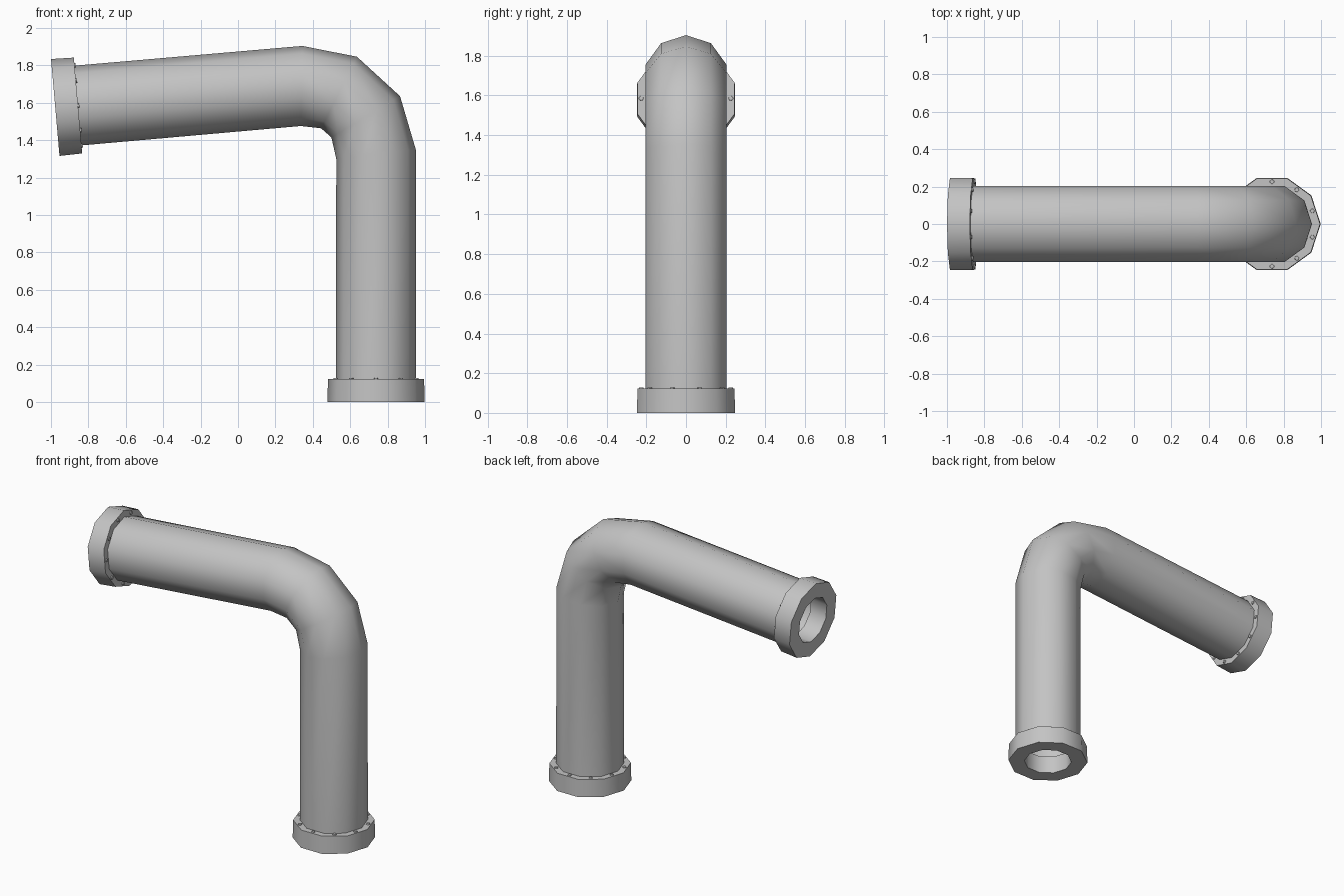
import bpy, bmesh, math
from mathutils import Vector

if "Cube" in bpy.data.objects:
    bpy.data.objects.remove(bpy.data.objects["Cube"], do_unlink=True)

SIDES = 10
grey = bpy.data.materials.new("pipe grey")
grey.use_nodes = True
color = (0.55, 0.55, 0.55, 1)
grey.diffuse_color = color
grey.node_tree.nodes["Principled BSDF"].inputs["Base Color"].default_value = color


def frame(tilt):
    """Radial direction in the xz plane, and the axis across it."""
    a = math.radians(tilt)
    return Vector((math.cos(a), 0, math.sin(a))), Vector((math.sin(a), 0, -math.cos(a)))


def ring(bm, center, tilt, radius, sides=SIDES):
    radial, _ = frame(tilt)
    side = Vector((0, 1, 0))
    steps = [2 * math.pi * i / sides for i in range(sides)]
    return [bm.verts.new(center + radius * (math.cos(t) * radial + math.sin(t) * side))
            for t in steps]


def bridge(bm, a, b):
    n = len(a)
    for i in range(n):
        j = (i + 1) % n
        bm.faces.new((a[i], a[j], b[j], b[i]))


def finish(bm, name):
    bmesh.ops.recalc_face_normals(bm, faces=bm.faces[:])
    mesh = bpy.data.meshes.new(name)
    bm.to_mesh(mesh)
    bm.free()
    obj = bpy.data.objects.new(name, mesh)
    bpy.context.collection.objects.link(obj)
    mesh.materials.append(grey)
    bpy.ops.object.select_all(action="DESELECT")
    obj.select_set(True)
    bpy.context.view_layer.objects.active = obj
    bpy.ops.object.shade_smooth_by_angle(angle=math.radians(45))


def flange(name, center, tilt, inward):
    """Thick collar with a centre hole; inward is the sign along the axis."""
    _, axis = frame(tilt)
    axis = axis * inward
    bm = bmesh.new()
    profile = [(0.155, 0), (0.26, 0), (0.257, 0.122), (0.155, 0.122)]
    rings = [ring(bm, center + axis * h, tilt, r) for r, h in profile]
    for i, r in enumerate(rings):
        bridge(bm, r, rings[(i + 1) % len(rings)])
    finish(bm, name)

    # small rivets on the inner shoulder, one per side
    radial, _ = frame(tilt)
    bm = bmesh.new()
    for i in range(SIDES):
        t = 2 * math.pi * (i + 0.5) / SIDES
        spot = center + 0.226 * (math.cos(t) * radial + math.sin(t) * Vector((0, 1, 0)))
        base = ring(bm, spot + axis * 0.118, tilt, 0.013, 8)
        top = ring(bm, spot + axis * 0.129, tilt, 0.011, 8)
        bridge(bm, base, top)
        bm.faces.new(top)
        bm.faces.new(base)
    finish(bm, name + "_rivets")


# Bent pipe: x, z and tilt of each cross-section
path = [(0.738, 0.06, 0), (0.738, 1.325, 6.7), (0.683, 1.525, 31),
        (0.54, 1.655, 63.4), (0.34, 1.69, 89), (-0.917, 1.58, 95)]
bm = bmesh.new()
rings = [ring(bm, Vector((x, 0, z)), tilt, 0.214) for x, z, tilt in path]
for a, b in zip(rings, rings[1:]):
    bridge(bm, a, b)
finish(bm, "bent_pipe")

# End collars
flange("bottom_flange", Vector((0.738, 0, 0)), 0, -1)
flange("side_flange", Vector((-0.977, 0, 1.575)), 95, 1)
